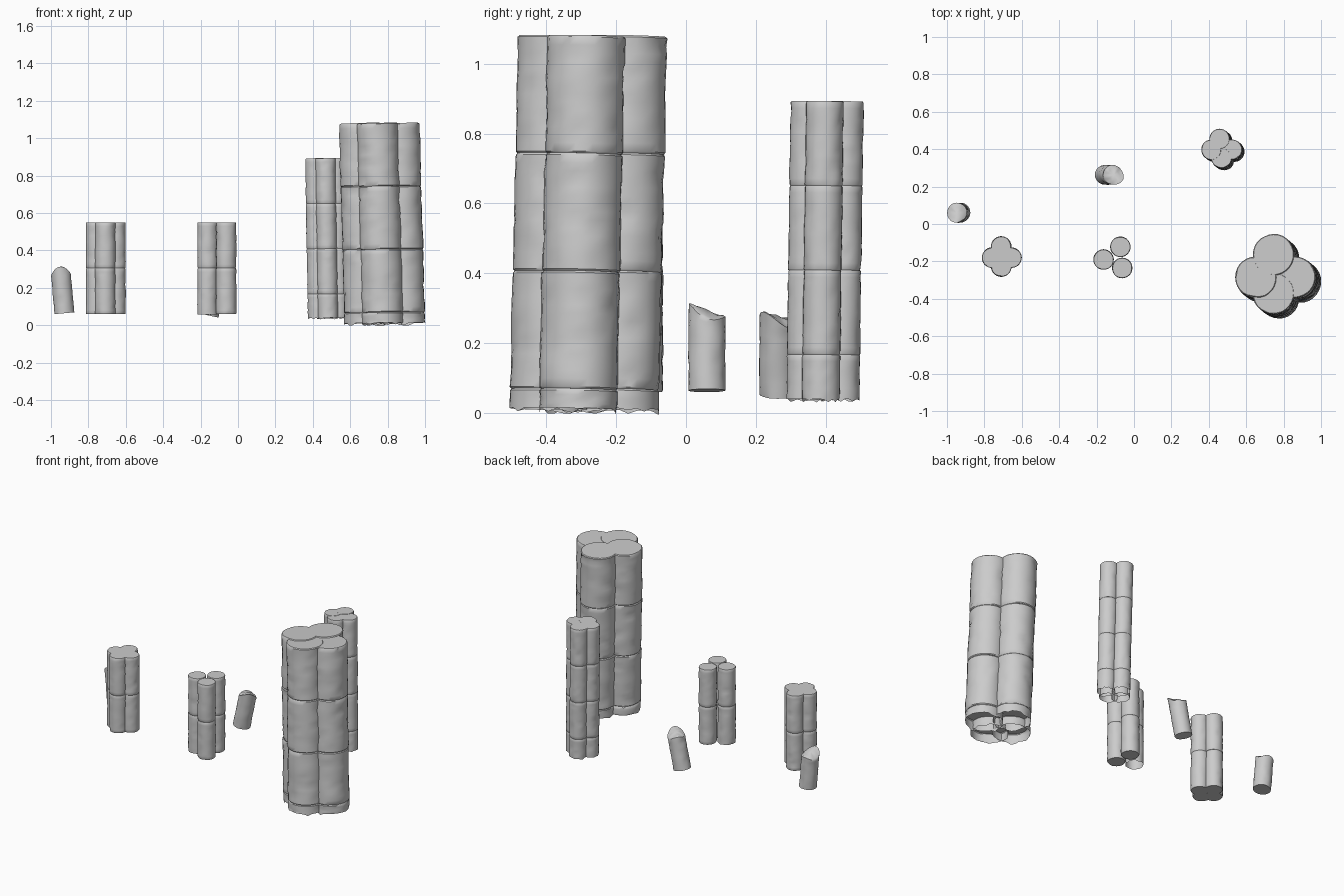
import bpy, bmesh, math, random
from mathutils import Vector, noise

if "Cube" in bpy.data.objects:
    bpy.data.objects.remove(bpy.data.objects["Cube"])

random.seed(4)
SIDES = 28


def rough(p, seed, r, h):
    """Weathered stone: broad lumps plus diagonal chisel marks."""
    q = Vector((p.x / r, p.y / r, p.z / h * 4)) + Vector((seed, seed * 2, 0))
    a = math.atan2(p.y, p.x)
    lumps = noise.noise(q * 0.9) * 0.035
    cut = noise.noise(Vector((math.cos(a) * 1.6, math.sin(a) * 1.6, p.z / h * 9 - 0.8 * math.sin(a)))
                      + Vector((seed, 0, seed)))
    return 1 + lumps - max(0, cut - 0.2) * 0.12


def finish(bm, name, origin, axis):
    """Lean the mesh along its axis, move it in place and shade it."""
    bmesh.ops.recalc_face_normals(bm, faces=bm.faces)
    rot = Vector((0, 0, 1)).rotation_difference(Vector(axis).normalized())
    for v in bm.verts:
        v.co = rot @ v.co + Vector(origin)
    me = bpy.data.meshes.new(name)
    bm.to_mesh(me)
    bm.free()
    ob = bpy.data.objects.new(name, me)
    bpy.context.collection.objects.link(ob)
    bpy.ops.object.select_all(action='DESELECT')
    ob.select_set(True)
    bpy.context.view_layer.objects.active = ob
    bpy.ops.object.shade_smooth_by_angle(angle=math.radians(40))


def skin(bm, rings):
    for lo, hi in zip(rings, rings[1:]):
        for i in range(SIDES):
            j = (i + 1) % SIDES
            bm.faces.new((lo[i], lo[j], hi[j], hi[i]))


def drum(bm, r, z0, z1, full, seed, jag=0.0):
    """One stone drum with rounded rims; a jagged drum has an open broken foot."""
    rows = max(4, round(14 * (z1 - z0) / full))
    rim = full * 0.015
    zs = [z0] + [z0 + rim + (z1 - z0 - 2 * rim) * k / rows for k in range(rows + 1)] + [z1]
    rings = []
    for k, z in enumerate(zs):
        ring = []
        for i in range(SIDES):
            a = 2 * math.pi * i / SIDES
            p = Vector((r * math.cos(a), r * math.sin(a), z))
            s = rough(p, seed, r, full)
            if k == len(zs) - 1 or (k == 0 and not jag):
                s *= 0.96
            zz = z
            if jag and k == 0:
                zz += random.uniform(-jag * 0.3, jag)
                zz = min(zz, zs[1] - 0.001)
            ring.append(bm.verts.new((p.x * s, p.y * s, zz)))
        rings.append(ring)
    skin(bm, rings)
    bm.faces.new(rings[-1])
    if not jag:
        bm.faces.new(rings[0])


def cluster(name, r, top, drum_h, drums, centres, lean, foot=0.0, jag=0.0):
    """A bundle of columns; centres are given at the top."""
    for n, (x, y) in enumerate(centres):
        bm = bmesh.new()
        seed = random.uniform(0, 50)
        for d in range(drums):
            drum(bm, r, -(d + 1) * drum_h, -d * drum_h, drum_h, seed + d * 7)
        if foot:
            drum(bm, r, -drums * drum_h - foot, -drums * drum_h, drum_h, seed + 90, jag)
        finish(bm, f"{name}_column_{n + 1}", (x, y, top), lean)


def stump(name, r, base, height, axis, turn):
    """A short broken column with a ridged, chipped top."""
    bm = bmesh.new()
    seed = random.uniform(0, 50)
    rings = []
    for k in range(15):
        # the last three rings close in over the broken top
        shrink = 1 if k < 12 else (0.9, 0.55, 0.15)[k - 12]
        t = min(k / 11, 1)
        ring = []
        for i in range(SIDES):
            a = 2 * math.pi * i / SIDES
            p = Vector((r * math.cos(a), r * math.sin(a), t * height)) * 1
            s = rough(p, seed, r, height)
            x, y = p.x * s * shrink, p.y * s * shrink
            u = x * math.cos(turn) + y * math.sin(turn)
            w = y * math.cos(turn) - x * math.sin(turn)
            drop = 0.36 * (w + r) + 10 * u * u
            if k >= 12:
                drop += noise.noise(Vector((x, y, seed)) * 40) * 0.008
            ring.append(bm.verts.new((x, y, t * height - drop * t ** 3)))
        rings.append(ring)
    skin(bm, rings)
    bm.faces.new(rings[-1])
    bm.faces.new(rings[0])
    finish(bm, name, base, axis)


# Tall thick cluster
cluster("great", 0.111, 1.079, 0.3375, 3,
        [(0.745, -0.37), (0.65, -0.285), (0.86, -0.285), (0.745, -0.165)],
        (-0.028, 0.023, 1), foot=0.06, jag=0.035)
# Tall slender cluster
cluster("slender", 0.054, 0.892, 0.242, 3,
        [(0.467, 0.353), (0.413, 0.398), (0.523, 0.398), (0.457, 0.455)],
        (-0.017, 0.014, 1), foot=0.13, jag=0.018)
# Short four-column cluster
cluster("short", 0.054, 0.55, 0.245, 2,
        [(-0.71, -0.228), (-0.759, -0.18), (-0.655, -0.18), (-0.71, -0.12)], (0, 0, 1))
# Spread three-column cluster: one column has a broken foot
cluster("spread", 0.054, 0.55, 0.245, 2, [(-0.073, -0.122), (-0.063, -0.235)], (0, 0, 1))
cluster("spread_broken", 0.054, 0.55, 0.245, 1, [(-0.163, -0.19)], (0, 0, 1), foot=0.25, jag=0.014)
# Leaning broken stumps
stump("left_stump", 0.053, (-0.928, 0.06, 0.064), 0.25, (-0.09, 0, 1), 0)
stump("back_stump", 0.053, (-0.157, 0.263, 0.052), 0.25, (0.22, 0, 1), 0.7)
